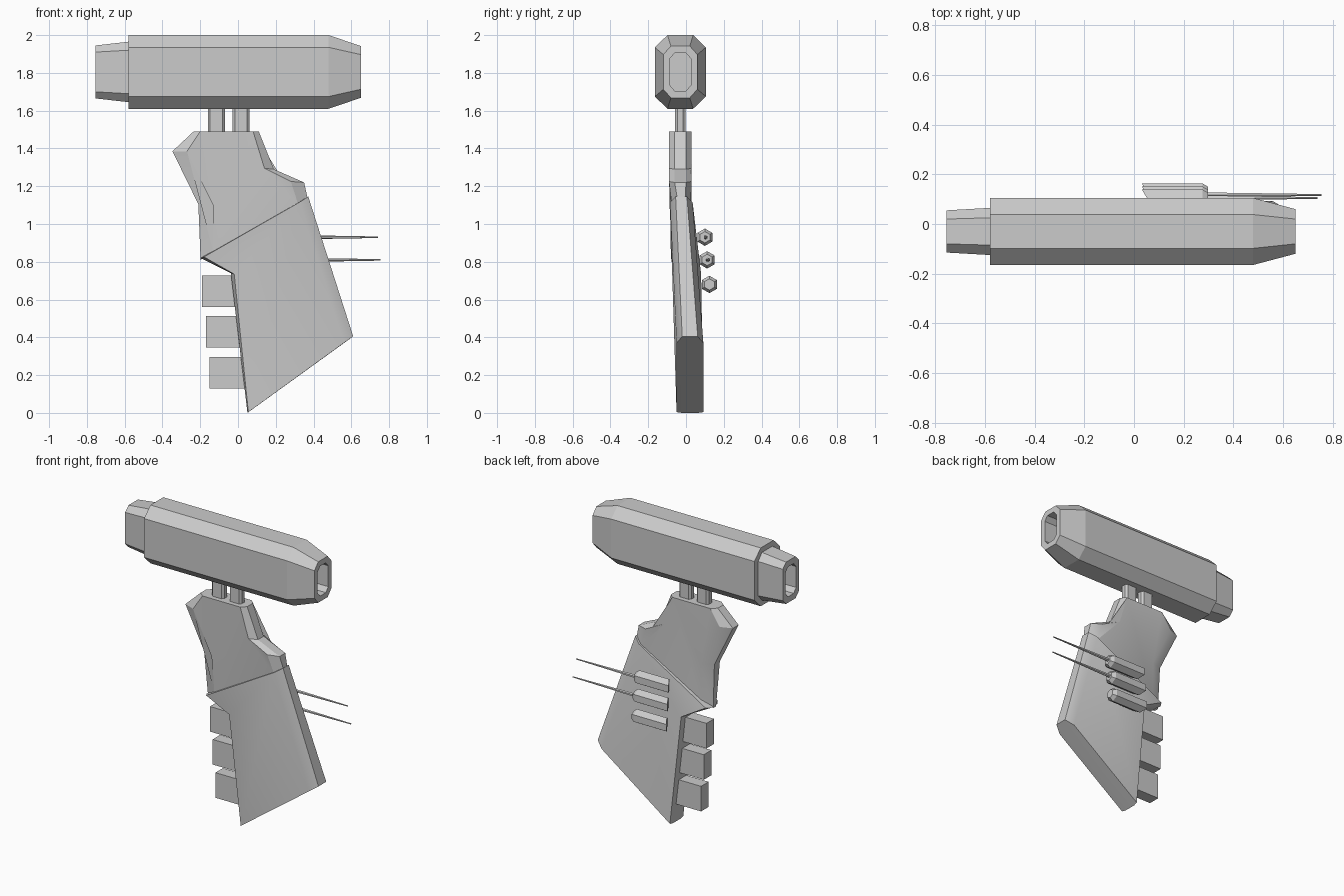
import bpy, bmesh, math
from mathutils import Matrix

if "Cube" in bpy.data.objects:
    bpy.data.objects.remove(bpy.data.objects["Cube"])

def finish(name, bm, smooth=None):
    bmesh.ops.recalc_face_normals(bm, faces=bm.faces)
    me = bpy.data.meshes.new(name)
    bm.to_mesh(me)
    bm.free()
    ob = bpy.data.objects.new(name, me)
    bpy.context.collection.objects.link(ob)
    if smooth:
        bpy.ops.object.select_all(action='DESELECT')
        ob.select_set(True)
        bpy.context.view_layer.objects.active = ob
        bpy.ops.object.shade_smooth_by_angle(angle=math.radians(smooth))
    return ob

def loft(name, rings, smooth=None):
    """Bridge equal-length rings of points and cap both ends."""
    bm = bmesh.new()
    vs = [[bm.verts.new(p) for p in r] for r in rings]
    n = len(vs[0])
    for a, b in zip(vs, vs[1:]):
        for i in range(n):
            j = (i + 1) % n
            bm.faces.new((a[i], a[j], b[j], b[i]))
    caps = [bm.faces.new(vs[0]), bm.faces.new(vs[-1])]
    bmesh.ops.triangulate(bm, faces=caps)
    return finish(name, bm, smooth)

def octagon(x, hy, hz, fy, fz, cy=-0.03, cz=1.805):
    """Chamfered rectangle at x: half sizes and half lengths of the flats."""
    pts = [(hy, fz), (fy, hz), (-fy, hz), (-hy, fz),
           (-hy, -fz), (-fy, -hz), (fy, -hz), (hy, -fz)]
    return [(x, cy + a, cz + b) for a, b in pts]

# Barrel housing, hollow at both ends
hole = (0.056, 0.10, 0.03, 0.07)
loft("barrel_housing", [
    octagon(-0.55, *hole), octagon(-0.755, *hole),
    octagon(-0.755, 0.085, 0.14, 0.05, 0.105),
    octagon(-0.58, 0.095, 0.16, 0.055, 0.115),
    octagon(-0.58, 0.135, 0.195, 0.068, 0.13),
    octagon(0.48, 0.135, 0.195, 0.068, 0.13),
    octagon(0.65, 0.09, 0.137, 0.05, 0.092),
    octagon(0.65, *hole), octagon(0.45, *hole)])

# Two posts between housing and grip
for i, x in enumerate((-0.115, 0.015)):
    rings = []
    for z in (1.46, 1.64):
        rings.append([(x + b, -0.03 + a, z) for _, a, b in
                      octagon(0, 0.028, 0.045, 0.014, 0.032, 0, 0)])
    loft(f"post_{i + 1}", rings)

def slab(name, pts, depth):
    """Chamfered slab; each point is outer x, z, face x, z, front y, back y."""
    loft(name, [[(u, f, v) for x, z, u, v, f, b in pts],
                [(x, f + depth, z) for x, z, u, v, f, b in pts],
                [(x, b - depth, z) for x, z, u, v, f, b in pts],
                [(u, b, v) for x, z, u, v, f, b in pts]], 30)

# Upper grip, sinking slightly toward the diagonal seam
slab("upper_grip", [
    (-0.235, 1.49, -0.20, 1.49, -0.09, 0.03),
    (0.11, 1.49, 0.08, 1.49, -0.09, 0.03),
    (0.19, 1.29, 0.14, 1.295, -0.09, 0.03),
    (0.35, 1.22, 0.28, 1.225, -0.09, 0.03),
    (0.37, 1.13, 0.32, 1.10, -0.075, 0.025),
    (-0.198, 0.81, -0.13, 0.85, -0.065, 0.025),
    (-0.21, 1.105, -0.13, 1.10, -0.088, 0.03),
    (-0.347, 1.385, -0.27, 1.385, -0.09, 0.03)], 0.03)

# Lower grip, leaning backward toward its base
slab("lower_grip", [
    (0.372, 1.145, 0.325, 1.115, -0.085, 0.035),
    (0.61, 0.405, 0.56, 0.37, -0.05, 0.092),
    (0.05, 0.0, 0.055, 0.004, -0.05, 0.092),
    (-0.038, 0.74, -0.02, 0.735, -0.065, 0.08),
    (-0.198, 0.82, -0.18, 0.826, -0.08, 0.05)], 0.03)

# Finger fins on the left edge
for i, (x0, x1, z0) in enumerate(((-0.19, 0.03, 0.56), (-0.17, 0.06, 0.345), (-0.15, 0.08, 0.128))):
    bm = bmesh.new()
    size = Matrix.Diagonal((x1 - x0, 0.08, 0.168, 1))
    bmesh.ops.create_cube(bm, size=1, matrix=Matrix.Translation(((x0 + x1) / 2, 0.015, z0 + 0.084)) @ size)
    finish(f"finger_fin_{i + 1}", bm)

def hexagon(x, y, z, r, slant=0):
    """Pointed-top hexagon at x; slant shifts x by the local y."""
    ring = []
    for k in range(6):
        a = math.radians(60 * k + 30)
        dy = r * math.cos(a)
        ring.append((x + slant * dy, y + dy, z + r * math.sin(a)))
    return ring

# Hexagonal pegs on the back, the top two carrying needles
for i, (y, z, tip) in enumerate(((0.10, 0.93, 0.74), (0.112, 0.81, 0.755), (0.124, 0.68, None))):
    loft(f"peg_{i + 1}", [hexagon(0.055, y, z, 0.046, -0.6), hexagon(0.275, y, z, 0.046),
                          hexagon(0.298, y, z, 0.03)])
    if tip:
        loft(f"needle_{i + 1}", [hexagon(0.27, y + 0.005, z, 0.012), hexagon(tip, y + 0.005, z, 0.004)])
